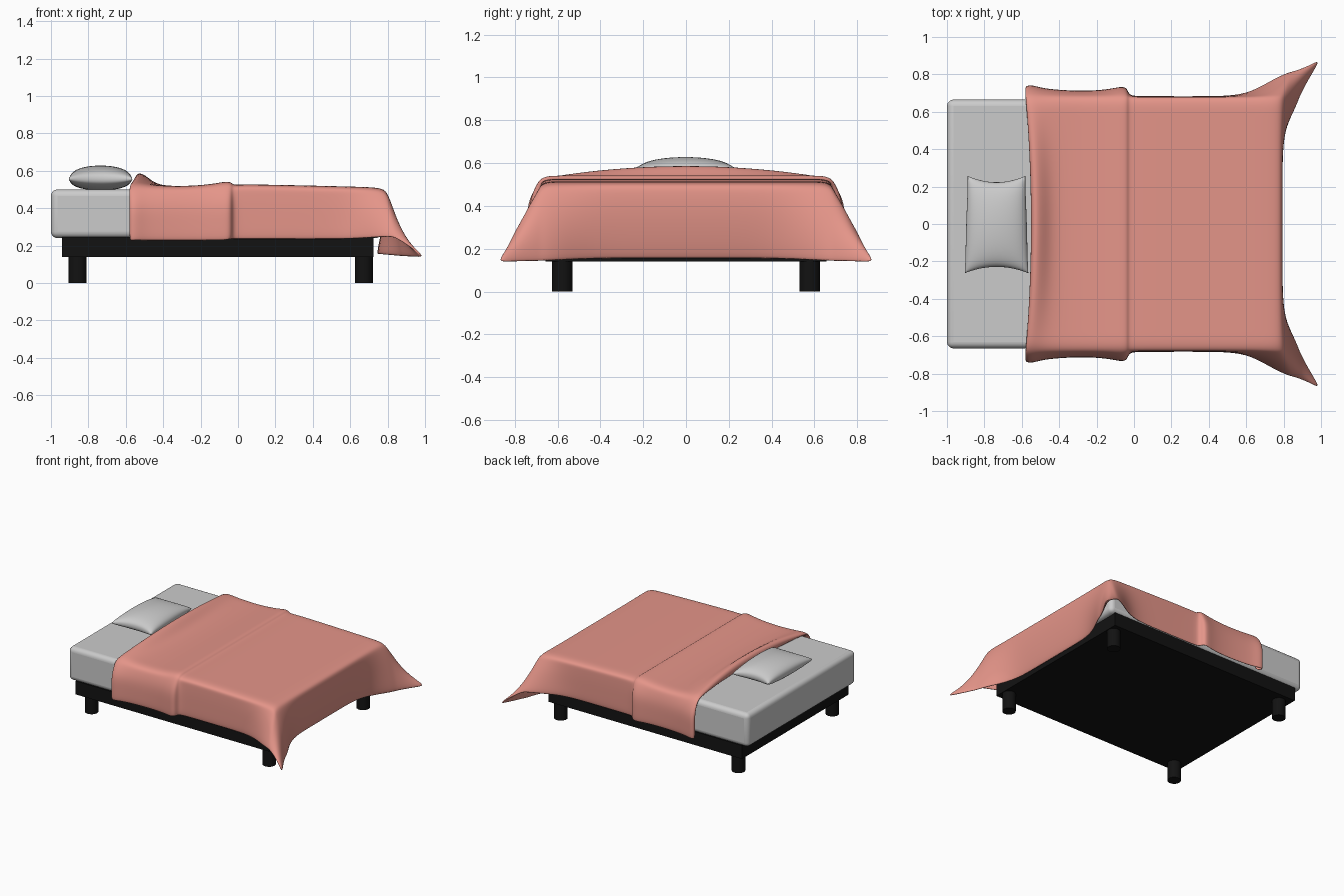
import bpy, bmesh
from math import sin, pi

if "Cube" in bpy.data.objects:
    bpy.data.objects.remove(bpy.data.objects["Cube"])


def material(name, rgb):
    m = bpy.data.materials.new(name)
    m.diffuse_color = (*rgb, 1)
    m.use_nodes = True
    m.node_tree.nodes["Principled BSDF"].inputs["Base Color"].default_value = m.diffuse_color
    return m


BLACK = material("black_wood", (0.006, 0.006, 0.006))
PINK = material("salmon_cloth", (0.78, 0.30, 0.25))


def finish(ob, name, mat=None, angle=1.0):
    ob.name = name
    if mat:
        ob.data.materials.append(mat)
    bpy.ops.object.select_all(action='DESELECT')
    ob.select_set(True)
    bpy.context.view_layer.objects.active = ob
    bpy.ops.object.shade_smooth_by_angle(angle=angle)
    return ob


def box(name, lo, hi, mat=None, bevel=0.0, seg=4):
    bpy.ops.mesh.primitive_cube_add(size=1, location=[(a + b) / 2 for a, b in zip(lo, hi)])
    ob = bpy.context.object
    ob.scale = [b - a for a, b in zip(lo, hi)]
    bpy.ops.object.transform_apply(location=False, rotation=False, scale=True)
    if bevel:
        m = ob.modifiers.new("round", 'BEVEL')
        m.width, m.segments = bevel, seg
    return finish(ob, name, mat, 0.6)


def mesh_object(name, bm, mat=None):
    me = bpy.data.meshes.new(name)
    bm.to_mesh(me)
    bm.free()
    ob = bpy.data.objects.new(name, me)
    bpy.context.collection.objects.link(ob)
    return finish(ob, name, mat, pi)


def grid_faces(bm, g, flip=False):
    for i in range(len(g) - 1):
        for j in range(len(g[0]) - 1):
            f = [g[i][j], g[i + 1][j], g[i + 1][j + 1], g[i][j + 1]]
            bm.faces.new(f[::-1] if flip else f)


def lerp(a, b, t):
    return a + (b - a) * t


def smooth(a, b, v):
    t = min(1, max(0, (v - a) / (b - a)))
    return t * t * (3 - 2 * t)


# Bed base and legs
box("bed_frame", (-0.94, -0.655, 0.14), (0.725, 0.655, 0.245), BLACK)
for x in (-0.857, 0.673):
    for y in (-0.578, 0.578):
        bpy.ops.mesh.primitive_cylinder_add(vertices=32, radius=0.048, depth=0.15,
                                            location=(x, y, 0.075))
        finish(bpy.context.object, "leg", BLACK, 0.6)

# Mattress
box("mattress", (-1.0, -0.665, 0.24), (0.77, 0.665, 0.5), None, 0.035, 5)

# Pillow: two puffed sheets with pinched corners
bm = bmesh.new()
N = 28
for side in (1, -1):
    g = []
    for i in range(N + 1):
        row = []
        for j in range(N + 1):
            u, v = sin((i / N - 0.5) * pi), sin((j / N - 0.5) * pi)
            puff = (max(0, 1 - u * u) * max(0, 1 - v * v)) ** 0.38
            x = -0.735 + 0.162 * u * (1 - 0.05 * (1 - abs(v)) * v * v) - 0.008 * v * u
            y = -0.003 + 0.26 * v * (1 - 0.13 * (1 - u * u))
            z = 0.555 + side * (0.073 if side > 0 else 0.06) * puff
            row.append(bm.verts.new((x, y, z)))
        g.append(row)
    grid_faces(bm, g, side < 0)
bmesh.ops.remove_doubles(bm, verts=bm.verts, dist=0.0004)
mesh_object("pillow", bm)

# Blanket: rows along the bed as (x, height, arch at middle, side flare)
ROWS = [(-0.55, 0.50, 0.0, 0.0), (-0.592, 0.515, 0.035, 0.05), (-0.56, 0.53, 0.075, 0.07),
        (-0.50, 0.525, 0.03, 0.05), (-0.42, 0.52, 0.0, 0.04), (-0.28, 0.517, 0.0, 0.032),
        (-0.14, 0.528, 0.0, 0.04), (-0.07, 0.543, 0.0, 0.058), (-0.035, 0.54, 0.0, 0.05),
        (-0.028, 0.523, 0.0, 0.008), (0.03, 0.528, 0.0, 0.005), (0.3, 0.523, 0.0, 0.005),
        (0.5, 0.518, 0.0, 0.005), (0.62, 0.515, 0.0, 0.008), (0.72, 0.512, 0.0, 0.01),
        (0.785, 0.503, 0.0, 0.01)]
TOP = [0, 0.2, 0.38, 0.5, 0.58, 0.64, 0.678]      # half widths over the mattress
DROP = [0.1, 0.35, 0.7, 1.0]                      # steps down the overhang
Y0 = TOP[-1]


def top_point(row, y):
    x, z, arch, _ = ROWS[row]
    q = 1 - (y / Y0) ** 2
    if row < 4:
        x += 0.03 * q
    return x, y, z + arch * q - (0.012 if y == Y0 else 0)


def side_point(row, t):
    x, y, z = top_point(row, Y0)
    k = smooth(0.56, 0.80, x)                      # corner flare
    end_z = 0.225 if row < 8 else lerp(0.232, 0.25, k)
    flare = ROWS[row][3] * min(1, t * 4) + 0.13 * k * t
    return x + 0.04 * k * t, y + flare, lerp(z, end_z, t)


def foot_point(y, s):
    x, _, z = top_point(len(ROWS) - 1, y)
    k = smooth(0.36, 0.74, y)
    end_x = lerp(0.755, 0.90, k)
    return (lerp(x, end_x, s) + 0.06 * s * (1 - s) + 0.012 * min(1, s * 6) * (1 - s),
            y, lerp(z, 0.15 - 0.01 * k, s))


def corner_point(s, t):
    c, a, b = top_point(len(ROWS) - 1, Y0), foot_point(Y0, s), side_point(len(ROWS) - 1, t)
    a1, b1 = foot_point(Y0, 1), side_point(len(ROWS) - 1, 1)
    tip = (1.0, 0.875, 0.142)
    return tuple(a[i] + b[i] - c[i] + s * t * (tip[i] - a1[i] - b1[i] + c[i]) for i in range(3))


def cloth(i, j):
    s = DROP[i - len(ROWS)] if i >= len(ROWS) else 0
    t = DROP[j - len(TOP)] if j >= len(TOP) else 0
    if s and t:
        return corner_point(s, t)
    if s:
        return foot_point(TOP[j], s)
    return side_point(i, t) if t else top_point(i, TOP[j])


bm = bmesh.new()
half = len(TOP) + len(DROP)
grid = []
for i in range(len(ROWS) + len(DROP)):
    row = []
    for j in range(1 - half, half):
        x, y, z = cloth(i, abs(j))
        row.append(bm.verts.new((x, y if j > 0 else -y, z)))
    grid.append(row)
grid_faces(bm, grid)
blanket = mesh_object("blanket", bm, PINK)
m = blanket.modifiers.new("thickness", 'SOLIDIFY')
m.thickness, m.offset = 0.016, -1
m = blanket.modifiers.new("soften", 'SUBSURF')
m.levels = m.render_levels = 2
